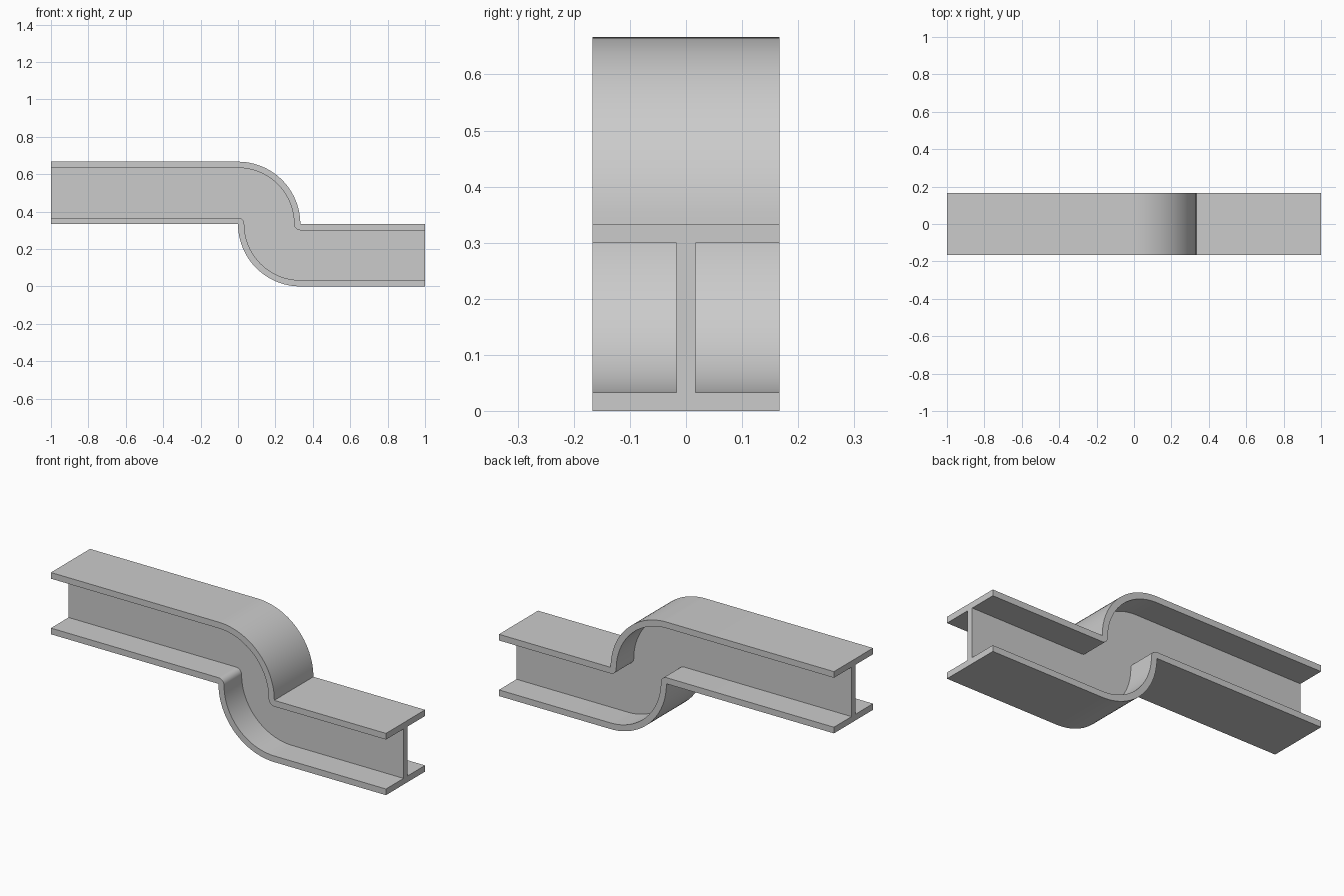
import bpy, bmesh
from math import sin, cos, radians

if "Cube" in bpy.data.objects:
    bpy.data.objects.remove(bpy.data.objects["Cube"])

H = 1 / 3      # beam depth and flange width
T = H / 10     # flange and web thickness
W = H / 2
SEG = 24       # steps per bend

# I-shaped cross-section: (y, height above the bottom face)
half = [(W, 0), (W, T), (T / 2, T), (T / 2, H - T), (W, H - T), (W, H)]
section = half + [(-y, t) for y, t in reversed(half)]

# Stations along the beam: bottom point (x, z) and the section's up direction
stations = [((-1, H), (0, 1))]
for i in range(SEG + 1):                      # bend down about the lower corner
    a = radians(90 - 90 * i / SEG)
    stations.append(((0, H), (cos(a), sin(a))))
for i in range(1, SEG + 1):                   # bend back about the upper corner
    a = radians(180 + 90 * i / SEG)
    stations.append(((H + H * cos(a), H + H * sin(a)), (-cos(a), -sin(a))))
stations.append(((1, 0), (0, 1)))

# Loft the section through the stations and cap both ends
bm = bmesh.new()
rings = [[bm.verts.new((bx + t * dx, y, bz + t * dz)) for y, t in section]
         for (bx, bz), (dx, dz) in stations]
n = len(section)
for r, s in zip(rings, rings[1:]):
    for k in range(n):
        bm.faces.new((r[k], r[(k + 1) % n], s[(k + 1) % n], s[k]))
bm.faces.new(rings[0])
bm.faces.new(rings[-1])
bmesh.ops.remove_doubles(bm, verts=bm.verts, dist=1e-5)
bmesh.ops.recalc_face_normals(bm, faces=bm.faces)

mesh = bpy.data.meshes.new("offset_i_beam")
bm.to_mesh(mesh)
bm.free()
beam = bpy.data.objects.new("offset_i_beam", mesh)
bpy.context.collection.objects.link(beam)
bpy.context.view_layer.objects.active = beam
beam.select_set(True)
bpy.ops.object.shade_smooth_by_angle(angle=radians(30))
